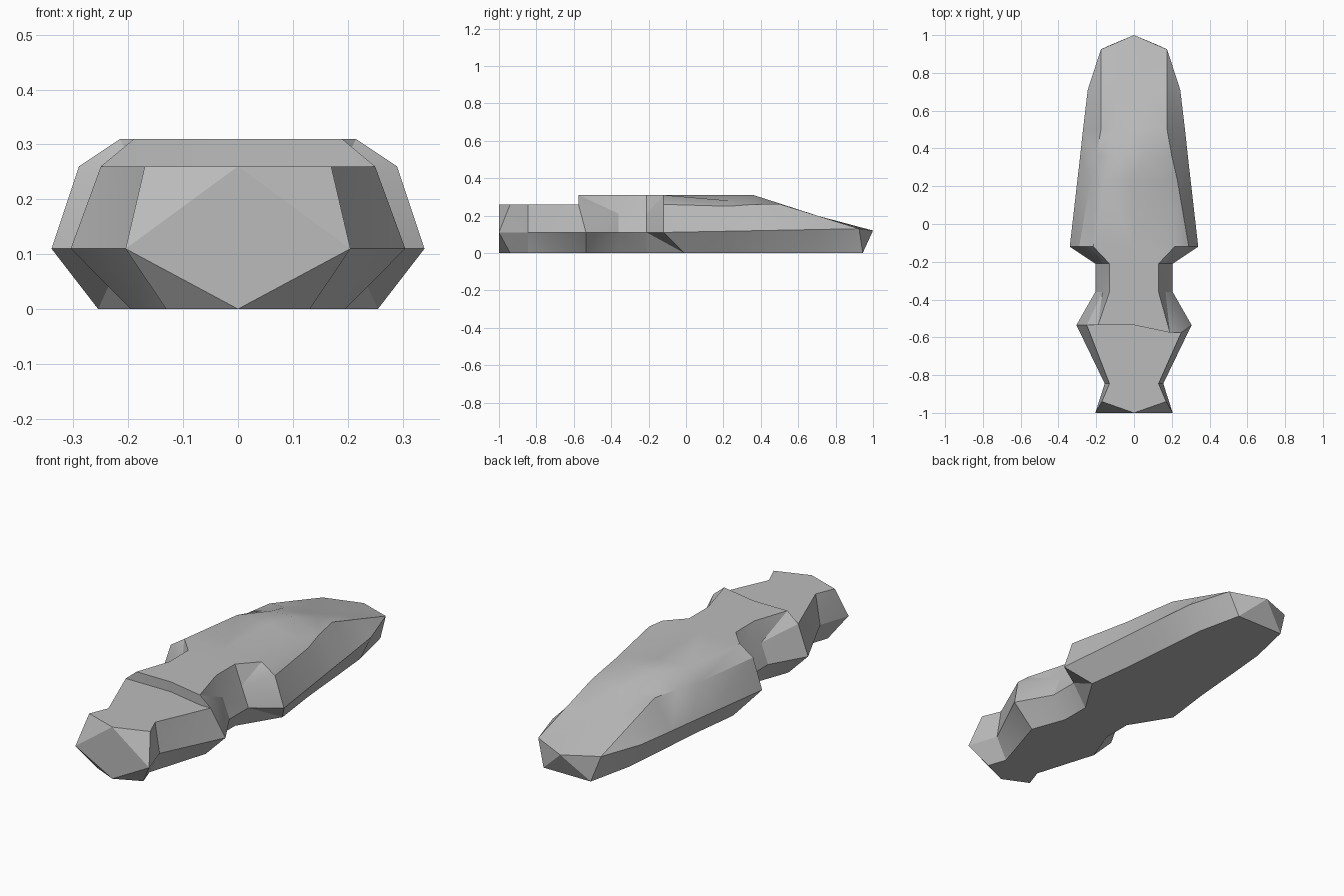
import bpy
import bmesh
import math

cube = bpy.data.objects.get("Cube")
if cube:
    bpy.data.objects.remove(cube, do_unlink=True)

# Plain grey material
grey = bpy.data.materials.new("plain_grey")
grey.use_nodes = True
grey.diffuse_color = (0.5, 0.5, 0.5, 1)
grey.node_tree.nodes["Principled BSDF"].inputs["Base Color"].default_value = grey.diffuse_color

# Stations: y, rim half width, shoulder half width and height, deck half width and height
NOSE = [(-.94, .205, .17, .26, .085, .26),
        (-.845, .155, .13, .26, .06, .26),
        (-.535, .305, .25, .26, .19, .26)]
NECK = [(-.535, .305, .25, .26, .19, .31),
        (-.36, .205, .167, .21, .13, .31),
        (-.21, .205, .167, .21, .13, .31)]
HULL = [(-.12, .34, .29, .26, .215, .31),
        (.23, .30, .23, .25, .165, .31),
        (.36, .285, .2, .26, .06, .31),
        (.5, .27, .175, .262, .09, .265),
        (.71, .245, .175, .197, .09, .197),
        (.925, .175, .175, .13, .088, .125)]
STATIONS = NOSE + NECK + HULL
LAST = len(STATIONS) - 1
STEP = (len(NOSE) - 1, len(NOSE))
HULL_START = len(NOSE) + len(NECK)


def half_section(index, side):
    """Points from the keel centre round to the deck centre on one side."""
    y, rim, shoulder, shoulder_z, deck, deck_z = STATIONS[index]
    base = rim * (.75 if index >= HULL_START else .64)
    rim_z = .11 + max(0, y + .12) * .019
    y_base = y_rim = y_shoulder = y_deck = y_centre = y
    if index == 0:                       # pointed front
        y_rim = y_centre = -1
        y_deck = -.97
    elif index in STEP and side > 0:     # skewed step in the deck
        y_shoulder = y_deck = -.575
    elif index == HULL_START:            # swept underside corner
        y_base = -.01
    elif index == LAST:                  # pointed tail
        y_base, y_deck, y_centre = .945, .962, 1
        rim_z = shoulder_z
    if index == HULL_START + 1 and side > 0:   # dent in one deck edge
        deck_z -= .03
    centre_z = .12 if index == LAST else STATIONS[index][5]
    keel_y = -1 if index == 0 else y_base
    return [(0, keel_y, 0), (side * base, y_base, 0), (side * rim, y_rim, rim_z),
            (side * shoulder, y_shoulder, shoulder_z),
            (side * deck, y_deck, deck_z), (0, y_centre, centre_z)]


# Loft both halves of the body, then close the two ends
bm = bmesh.new()
for side in (1, -1):
    rings = [[bm.verts.new(p) for p in half_section(i, side)] for i in range(LAST + 1)]
    for a, b in zip(rings, rings[1:]):
        for j in range(len(a) - 1):
            bm.faces.new((a[j], a[j + 1], b[j + 1], b[j]))
    keel, base, rim, shoulder, deck, centre = rings[0]
    for face in ((keel, base, rim), (keel, rim, centre), (rim, shoulder, deck, centre)):
        bm.faces.new(face)
    keel, base, rim, shoulder, deck, centre = rings[-1]
    for face in ((keel, base, centre), (base, rim, deck, centre), (rim, shoulder, deck)):
        bm.faces.new(face)

bmesh.ops.remove_doubles(bm, verts=bm.verts[:], dist=.0005)
bmesh.ops.dissolve_degenerate(bm, edges=bm.edges[:], dist=.0005)
bmesh.ops.triangulate(bm, faces=[f for f in bm.faces if len(f.verts) > 3])
bmesh.ops.recalc_face_normals(bm, faces=bm.faces[:])

mesh = bpy.data.meshes.new("body")
bm.to_mesh(mesh)
bm.free()
mesh.materials.append(grey)
body = bpy.data.objects.new("body", mesh)
bpy.context.collection.objects.link(body)

# Soft hull, crisp creases
bpy.ops.object.select_all(action="DESELECT")
body.select_set(True)
bpy.context.view_layer.objects.active = body
bpy.ops.object.shade_smooth_by_angle(angle=math.radians(25))
